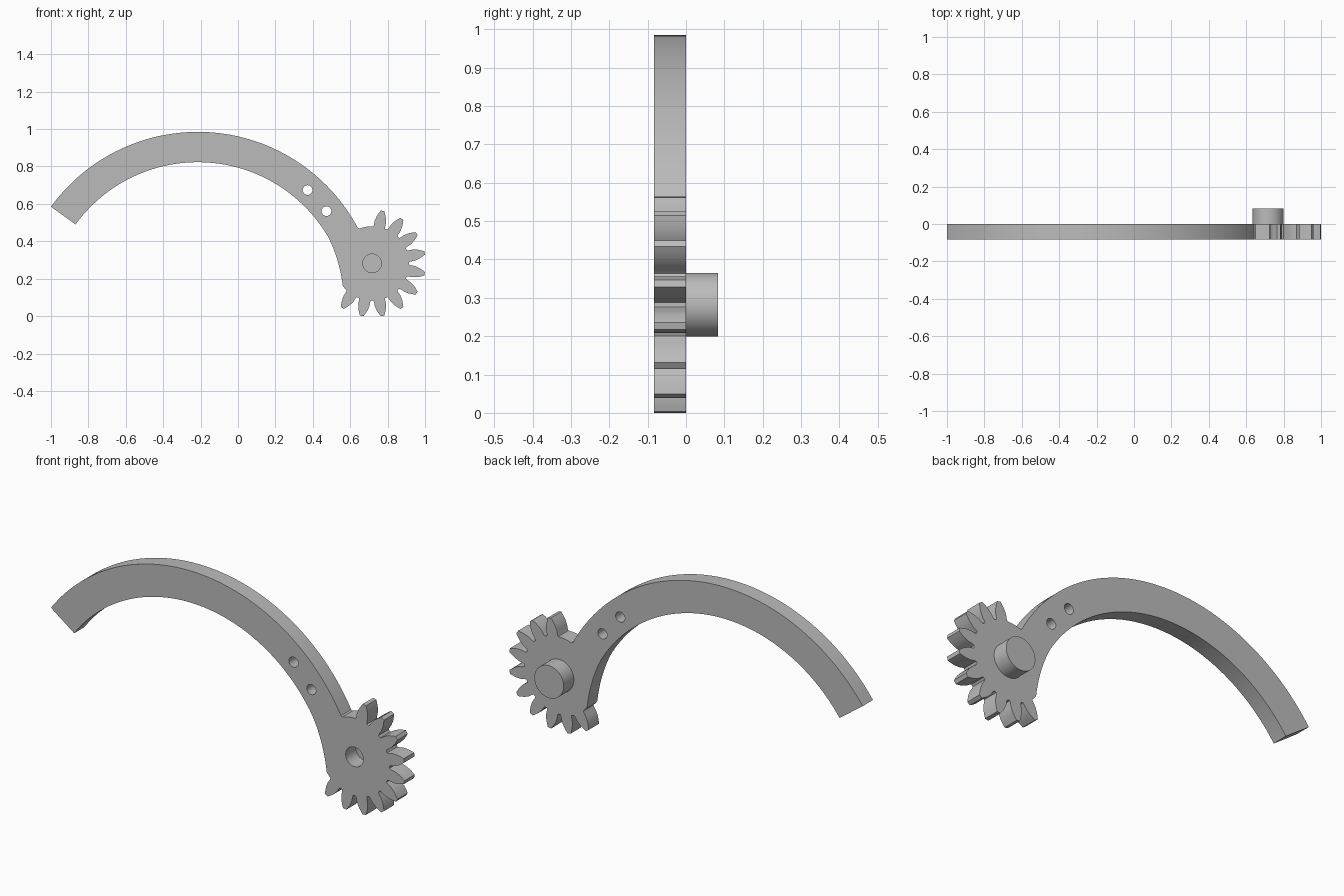
import bpy, bmesh, math
from mathutils import Matrix, Vector

cube = bpy.data.objects.get("Cube")
if cube:
    bpy.data.objects.remove(cube)

THICK = 0.083                 # plate thickness, also peg length
ARC = (-0.215, 0.015)         # centre of the curved arm
GEAR = (0.717, 0.282)         # centre of the gear
ROOT = 0.198
TEETH = 16

grey = bpy.data.materials.new("plain grey")
grey.use_nodes = True
colour = (0.5, 0.5, 0.5, 1)
grey.diffuse_color = colour
grey.node_tree.nodes["Principled BSDF"].inputs["Base Color"].default_value = colour


def polar(centre, radius, angle):
    return (centre[0] + radius * math.cos(angle), centre[1] + radius * math.sin(angle))


def arc(centre, r, start, end, steps):
    """Points on an arc; angles in degrees, r may be a function of the angle."""
    points = []
    for i in range(steps + 1):
        deg = start + (end - start) * i / steps
        radius = r(deg) if callable(r) else r
        points.append(polar(centre, radius, math.radians(deg)))
    return points


def finish(bm, name):
    bmesh.ops.recalc_face_normals(bm, faces=bm.faces)
    mesh = bpy.data.meshes.new(name)
    bm.to_mesh(mesh)
    bm.free()
    mesh.materials.append(grey)
    obj = bpy.data.objects.new(name, mesh)
    bpy.context.collection.objects.link(obj)
    bpy.ops.object.select_all(action='DESELECT')
    obj.select_set(True)
    bpy.context.view_layer.objects.active = obj
    bpy.ops.object.shade_smooth_by_angle(angle=math.radians(25))
    return obj


# Tooth flank: radius and half angle, from root to tip
flank = [(ROOT, 0.165), (0.207, 0.147), (0.228, 0.135), (0.253, 0.099),
         (0.272, 0.062), (0.2865, 0.033)]


def tooth(deg):
    mid = math.radians(deg)
    up = [polar(GEAR, r, mid + a) for r, a in flank]
    down = [polar(GEAR, r, mid - a) for r, a in reversed(flank)]
    return up + down


def inner_radius(deg):
    # the inner edge draws in slightly where the arm merges with the gear
    return 0.808 - 0.019 * max(0, min(1, (30 - deg) / 19))


# Outline: outer arm edge, gear rim with ten teeth, inner arm edge
pitch = 360 / TEETH
outline = arc(ARC, 0.97, 144, 28.1, 56)
outline += arc(GEAR, ROOT, 110, 91, 5)
for i in range(10):
    outline += tooth(pitch * (3.5 - i))
outline += arc(GEAR, ROOT, -136, -140, 1)
outline += arc(ARC, inner_radius, 10.9, 144, 60)

# Round holes: two small ones through the arm, and the gear bore
loops = [outline]
for centre, radius in (((0.372, 0.674), 0.026), ((0.473, 0.561), 0.026), (GEAR, 0.05)):
    loops.append(arc(centre, radius, 0, 360, 32)[:-1])

bm = bmesh.new()
for loop in loops:
    verts = [bm.verts.new((x, -THICK, z)) for x, z in loop]
    for a, b in zip(verts, verts[1:] + verts[:1]):
        bm.edges.new((a, b))
bmesh.ops.triangle_fill(bm, edges=bm.edges[:], use_beauty=True)
extruded = bmesh.ops.extrude_face_region(bm, geom=bm.faces[:], use_keep_orig=True)
moved = [v for v in extruded["geom"] if isinstance(v, bmesh.types.BMVert)]
bmesh.ops.translate(bm, verts=moved, vec=(0, THICK, 0))
finish(bm, "geared_arm")

# Peg on the back, which also closes the gear bore
bm = bmesh.new()
place = Matrix.Translation(Vector((GEAR[0], THICK / 2, GEAR[1]))) @ Matrix.Rotation(math.pi / 2, 4, 'X')
bmesh.ops.create_cone(bm, cap_ends=True, segments=64, radius1=0.083, radius2=0.083,
                      depth=THICK, matrix=place)
finish(bm, "back_peg")
